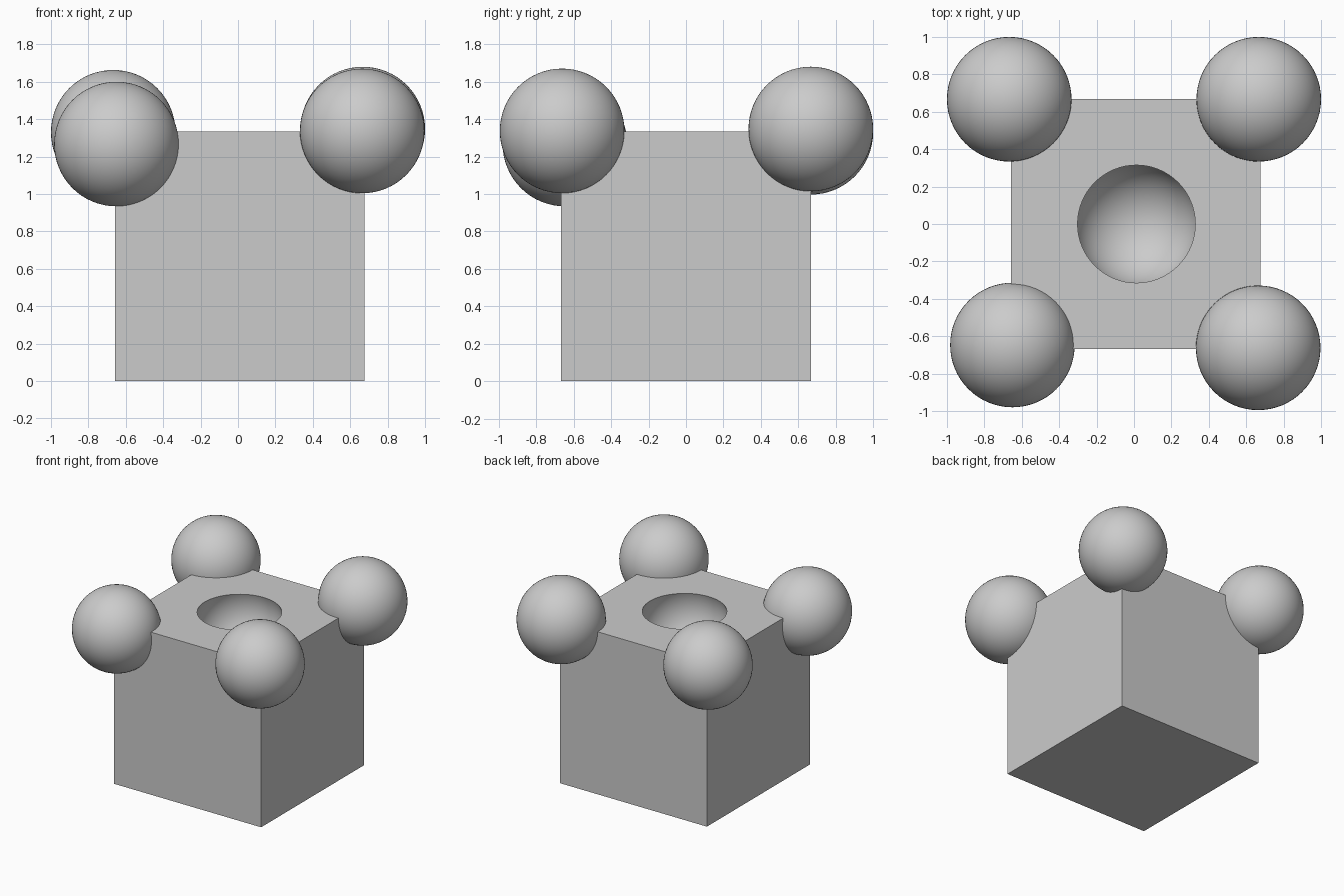
import bpy

default = bpy.data.objects.get("Cube")
if default:
    bpy.data.objects.remove(default, do_unlink=True)

SIZE = 1.335      # edge of the block
RADIUS = 0.333    # every ball and the hollow

grey = bpy.data.materials.new("plain grey")
grey.use_nodes = True
colour = (0.6, 0.6, 0.6, 1)
grey.diffuse_color = colour
grey.node_tree.nodes["Principled BSDF"].inputs["Base Color"].default_value = colour


def ball(name, location):
    bpy.ops.mesh.primitive_uv_sphere_add(segments=64, ring_count=32,
                                         radius=RADIUS, location=location)
    obj = bpy.context.object
    obj.name = name
    obj.data.materials.append(grey)
    bpy.ops.object.shade_smooth()
    return obj


# Hollow cutter, centred below the top face so the bowl is undercut
cutter = ball("hollow_cutter", (0.013, 0, 1.227))
cutter.hide_render = True
cutter.hide_viewport = True

# Block with the spherical hollow
bpy.ops.mesh.primitive_cube_add(size=SIZE, location=(0.01, 0, SIZE / 2))
block = bpy.context.object
block.name = "block"
block.data.materials.append(grey)
hollow = block.modifiers.new("hollow", "BOOLEAN")
hollow.operation = "DIFFERENCE"
hollow.solver = "EXACT"
hollow.object = cutter
bpy.ops.object.modifier_apply(modifier=hollow.name)
bpy.ops.object.shade_smooth_by_angle(angle=0.5)
bpy.data.objects.remove(cutter, do_unlink=True)

# Slightly uneven balls on the four top corners
corners = {
    "front_right_ball": (-0.65, -0.647, 1.267),
    "front_left_ball": (0.664, -0.662, 1.337),
    "back_right_ball": (-0.667, 0.667, 1.33),
    "back_left_ball": (0.667, 0.667, 1.347),
}
for name, place in corners.items():
    ball(name, place)
